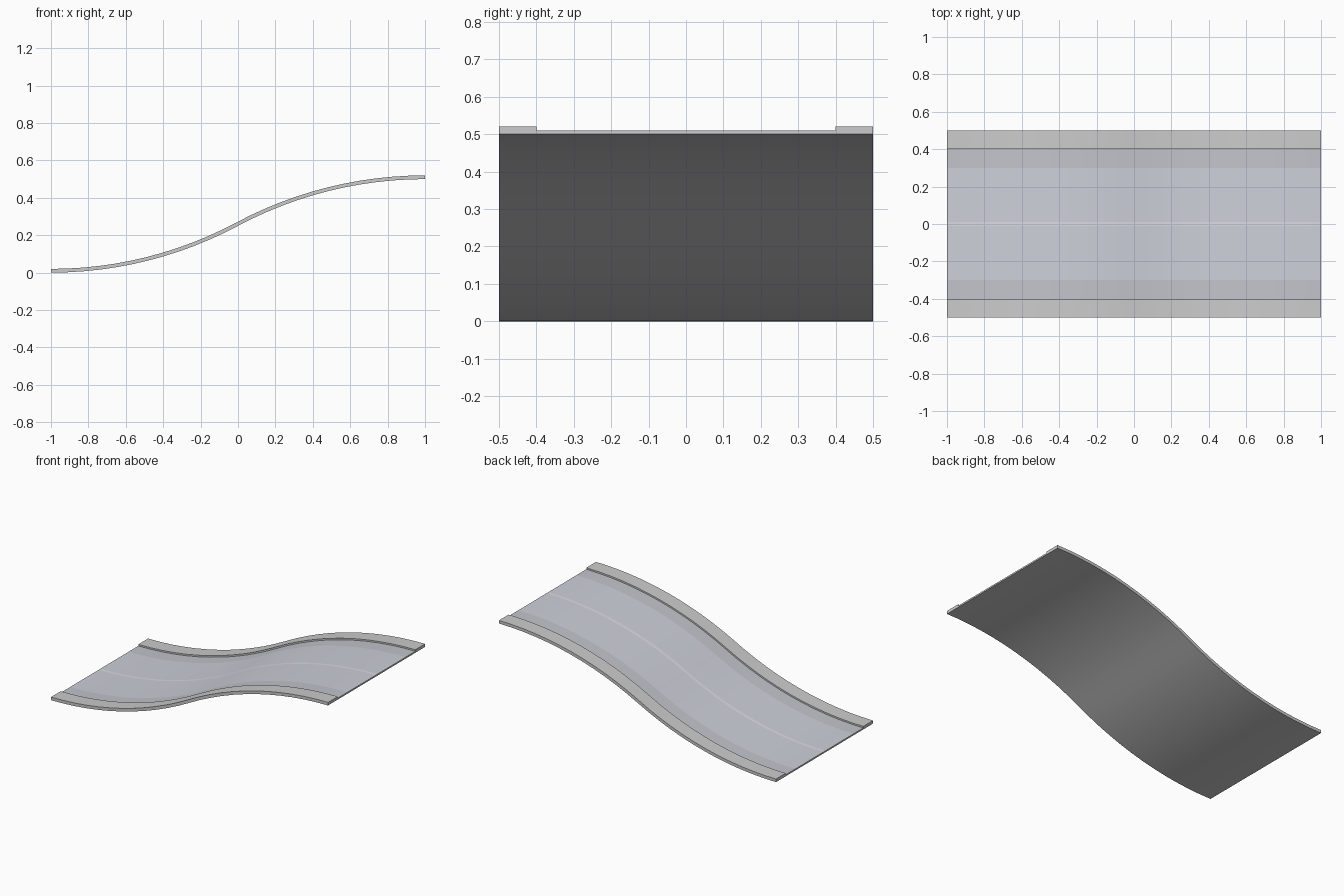
import bpy, bmesh, math

if "Cube" in bpy.data.objects:
    bpy.data.objects.remove(bpy.data.objects["Cube"])

R = 2.125                      # radius of both arcs of the S-curve
SWEEP = math.asin(1 / R)
SEG = 12                       # segments per arc


def material(name, rgb):
    m = bpy.data.materials.new(name)
    m.diffuse_color = (*rgb, 1)
    m.use_nodes = True
    m.node_tree.nodes["Principled BSDF"].inputs["Base Color"].default_value = m.diffuse_color
    return m


def stations():
    """Points and normals (x, z, nx, nz) along the underside of the S-curve."""
    out = []
    for i in range(SEG + 1):
        a = SWEEP * i / SEG
        out.append((-1 + R * math.sin(a), R - R * math.cos(a), -math.sin(a), math.cos(a)))
    # upper half is the lower one turned half a revolution about (0, 0.25)
    out += [(-x, 0.5 - z, nx, nz) for x, z, nx, nz in reversed(out[:-1])]
    return out


# Half cross-section (y, height), with the zone of the strip ending at each point
# zones: 0 plain kerb and underside, 1 lane, 2 shoulder, 3 centre line
half = [(0.01, 0.01, 3), (0.3, 0.01, 1), (0.4, 0.01, 2), (0.4, 0.02, 0),
        (0.5, 0.02, 0), (0.5, 0.0, 0)]
n = len(half)
section = [(-y, h) for y, h, _ in reversed(half)] + [(y, h) for y, h, _ in half]
zones = [z for _, _, z in reversed(half[1:])] + [z for _, _, z in half] + [0]

# Ramp body: section swept along the S-curve, capped at both ends
bm = bmesh.new()
rings = [[bm.verts.new((x + nx * h, y, z + nz * h)) for y, h in section]
         for x, z, nx, nz in stations()]
for a, b in zip(rings, rings[1:]):
    for j in range(2 * n):
        k = (j + 1) % (2 * n)
        f = bm.faces.new((a[j], b[j], b[k], a[k]))
        f.material_index = zones[j]
bm.faces.new(rings[0])
bm.faces.new(rings[-1])
bmesh.ops.recalc_face_normals(bm, faces=bm.faces)

mesh = bpy.data.meshes.new("road_ramp")
bm.to_mesh(mesh)
bm.free()
mesh.materials.append(None)
mesh.materials.append(material("lane", (0.61, 0.63, 0.69)))
mesh.materials.append(material("shoulder", (0.54, 0.555, 0.60)))
mesh.materials.append(material("centre_line", (0.70, 0.715, 0.76)))

ramp = bpy.data.objects.new("road_ramp", mesh)
bpy.context.collection.objects.link(ramp)
bpy.context.view_layer.objects.active = ramp
ramp.select_set(True)
bpy.ops.object.shade_smooth_by_angle(angle=math.radians(30))
